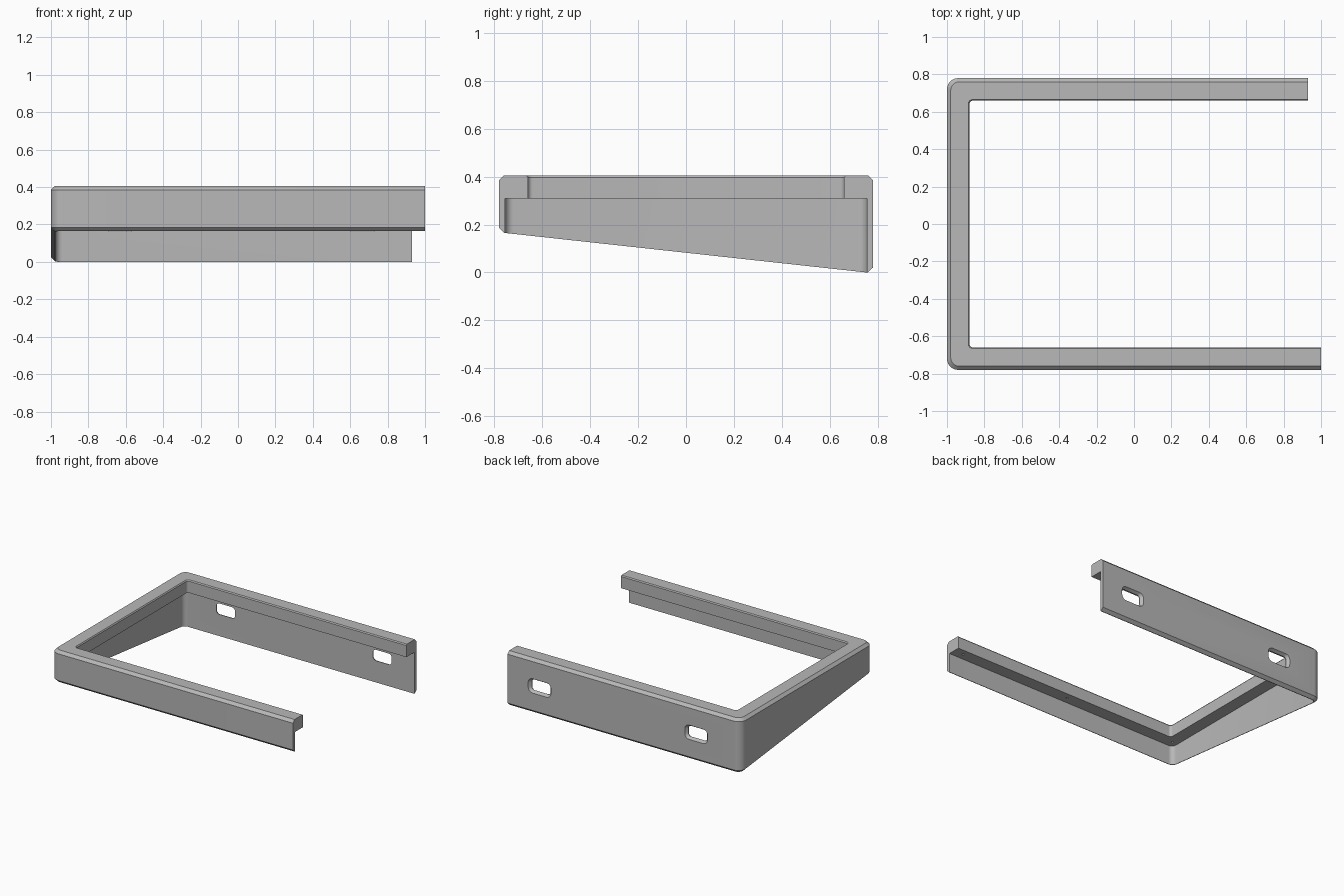
import bpy, bmesh
from math import sin, cos, pi

if "Cube" in bpy.data.objects:
    bpy.data.objects.remove(bpy.data.objects["Cube"])

HALF_Y, TOP, WALL, LEDGE, RIM = 0.78, 0.405, 0.025, 0.31, 0.12
FRONT_END, BACK_END = 1.0, 0.93
STEPS = 8

grey = bpy.data.materials.new("plain grey")
grey.use_nodes = True
grey.diffuse_color = (0.48, 0.48, 0.48, 1)
grey.node_tree.nodes["Principled BSDF"].inputs["Base Color"].default_value = (0.48, 0.48, 0.48, 1)


def make_object(name, bm):
    bmesh.ops.recalc_face_normals(bm, faces=bm.faces)
    mesh = bpy.data.meshes.new(name)
    bm.to_mesh(mesh)
    bm.free()
    mesh.materials.append(grey)
    obj = bpy.data.objects.new(name, mesh)
    bpy.context.collection.objects.link(obj)
    return obj


def bridge(bm, rings):
    """Skin closed rings of equal length and cap both ends."""
    rings = [[bm.verts.new(p) for p in ring] for ring in rings]
    for a, b in zip(rings, rings[1:]):
        for i in range(len(a)):
            j = (i + 1) % len(a)
            bm.faces.new((a[i], a[j], b[j], b[i]))
    bm.faces.new(rings[0])
    bm.faces.new(rings[-1])


def path(d, r):
    """C-shaped path set inward by d, with corner radius r."""
    x, y = -1 + d + r, HALF_Y - d - r
    pts = [(FRONT_END, d - HALF_Y)]
    for k in range(STEPS + 1):
        a = k / STEPS * pi / 2
        pts.append((x - r * sin(a), -y - r * cos(a)))
    for k in range(STEPS + 1):
        a = k / STEPS * pi / 2
        pts.append((x - r * cos(a), y + r * sin(a)))
    return pts + [(BACK_END, HALF_Y - d)]


def bottom(y):
    """Sloping lower edge, high at the front and low at the back."""
    limit = HALF_Y - WALL
    y = max(-limit, min(limit, y))
    return 0.165 * (limit - y) / (2 * limit)


# Frame section: inset, corner radius, height, and whether it follows the slope
section = [
    (0, 0.06, 0.02, True), (0, 0.06, TOP - 0.02, False),
    (0.02, 0.045, TOP, False), (RIM - 0.006, 0.025, TOP, False),
    (RIM, 0.02, TOP - 0.008, False), (RIM, 0.02, LEDGE, False),
    (WALL, 0.035, LEDGE, False), (WALL, 0.035, 0, True),
    (0.021, 0.039, 0, True),
]
lines = []
for d, r, z, sloped in section:
    lines.append([(x, y, z + bottom(y) if sloped else z) for x, y in path(d, r)])
bm = bmesh.new()
bridge(bm, [list(ring) for ring in zip(*lines)])
frame = make_object("frame", bm)


def slot_ring(cx, cz, w, h, r, y):
    ring = []
    for q, (sx, sz) in enumerate([(1, 1), (-1, 1), (-1, -1), (1, -1)]):
        for k in range(6):
            a = (q + k / 5) * pi / 2
            ring.append((cx + sx * (w / 2 - r) + r * cos(a), y,
                         cz + sz * (h / 2 - r) + r * sin(a)))
    return ring


# Flared slots through the back wall
bm = bmesh.new()
for cx in (-0.63, 0.665):
    bridge(bm, [slot_ring(cx, 0.203, w, h, r, y) for w, h, r, y in (
        (0.155, 0.082, 0.025, 0.73), (0.155, 0.082, 0.025, 0.76),
        (0.19, 0.108, 0.036, 0.781), (0.19, 0.108, 0.036, 0.80))])

# Small blind holes in the underside of the rim
for y in (-0.705, 0.705):
    for x in (-0.93, 0, 0.92 if y < 0 else 0.85):
        bridge(bm, [[(x + 0.008 * cos(k * pi / 6), y + 0.008 * sin(k * pi / 6), z)
                     for k in range(12)] for z in (LEDGE - 0.02, LEDGE + 0.05)])
cutter = make_object("hole_cutter", bm)
cutter.hide_render = True

cut = frame.modifiers.new("holes", "BOOLEAN")
cut.operation = "DIFFERENCE"
cut.solver = "EXACT"
cut.object = cutter
bpy.ops.object.select_all(action="DESELECT")
bpy.context.view_layer.objects.active = frame
frame.select_set(True)
bpy.ops.object.modifier_apply(modifier=cut.name)
bpy.data.objects.remove(cutter)
bpy.ops.object.shade_smooth_by_angle(angle=pi / 7)
